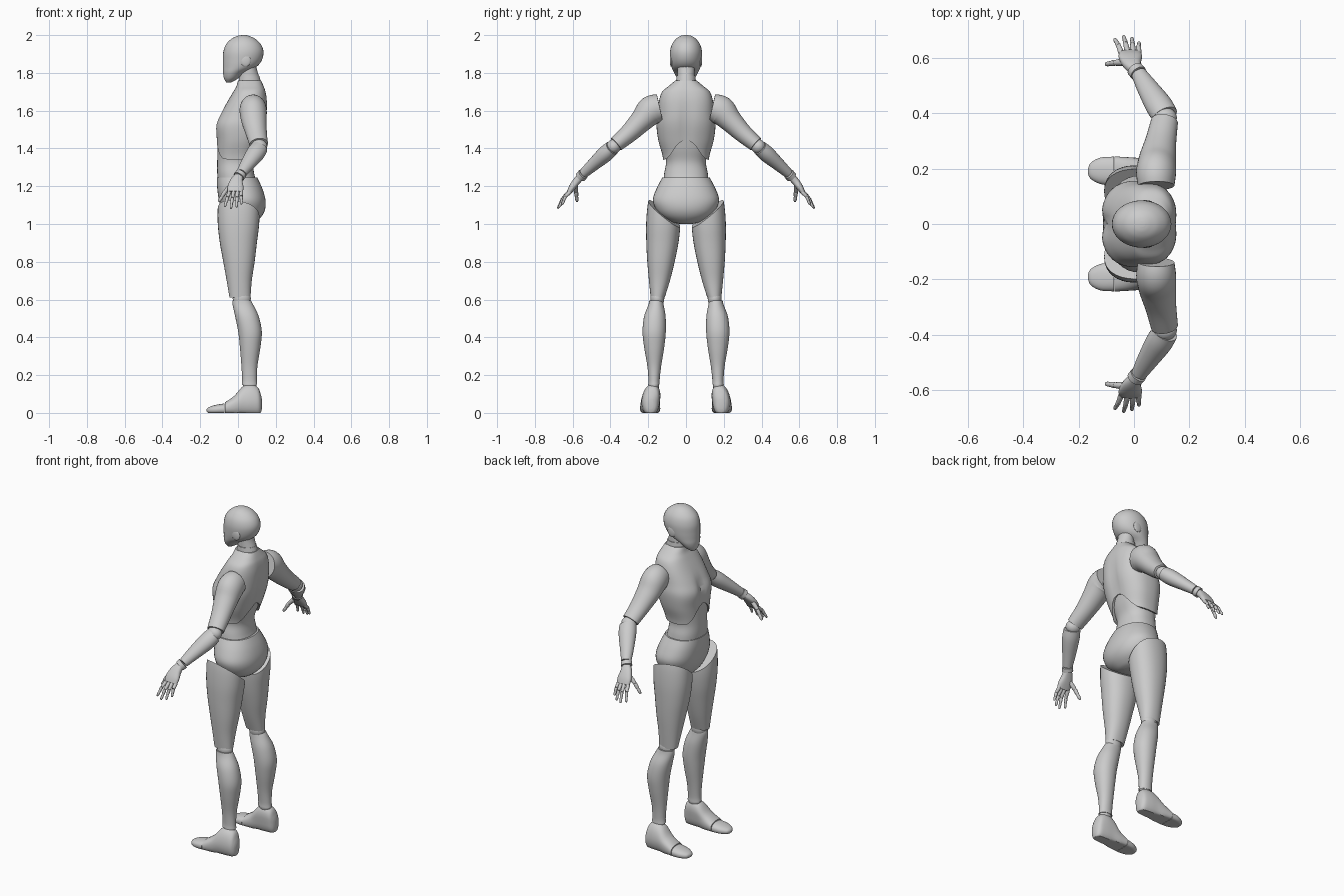
import bpy, bmesh, math
from mathutils import Vector

if "Cube" in bpy.data.objects:
    bpy.data.objects.remove(bpy.data.objects["Cube"])

X, Z = Vector((1, 0, 0)), Vector((0, 0, 1))


def finish(name, bm, mirror):
    bmesh.ops.recalc_face_normals(bm, faces=bm.faces)
    me = bpy.data.meshes.new(name)
    bm.to_mesh(me)
    bm.free()
    ob = bpy.data.objects.new(name, me)
    bpy.context.collection.objects.link(ob)
    if mirror:
        m = ob.modifiers.new("mirror", 'MIRROR')
        m.use_axis = (False, True, False)
        m.use_clip = False
        m.use_mirror_merge = False
    return ob


def smooth_rings(rings, steps):
    """Catmull-Rom resampling of ring tuples."""
    out, n = [], len(rings)
    for i in range(n - 1):
        p = [rings[max(0, min(n - 1, i + k))] for k in (-1, 0, 1, 2)]
        for s in range(steps):
            t = s / steps
            out.append([0.5 * (2 * b + (c - a) * t + (2 * a - 5 * b + 4 * c - d) * t * t
                               + (3 * b - a - 3 * c + d) * t ** 3) for a, b, c, d in zip(*p)])
    return out + [list(rings[-1])]


def loft(name, rings, axis=None, n=32, power=2.0, steps=5, mirror=True, warp=None, cut=None):
    """Rings are (x, y, z, radius_u, radius_v), placed across the path or a fixed axis."""
    rs = smooth_rings(rings, steps)
    bm, loops = bmesh.new(), []
    for i, r in enumerate(rs):
        c = Vector(r[:3])
        t = axis or (Vector(rs[min(i + 1, len(rs) - 1)][:3]) - Vector(rs[max(i - 1, 0)][:3])).normalized()
        ref = Z if abs(t.x) > 0.9 else X
        u = (ref - t * ref.dot(t)).normalized()
        v = t.cross(u)
        loop = []
        for k in range(n):
            a = 2 * math.pi * k / n
            ca, sa = math.cos(a), math.sin(a)
            co = c + u * (r[3] * math.copysign(abs(ca) ** (2 / power), ca)) \
                   + v * (r[4] * math.copysign(abs(sa) ** (2 / power), sa))
            loop.append(bm.verts.new(warp(co) if warp else co))
        loops.append(loop)
    for a, b in zip(loops, loops[1:]):
        for k in range(n):
            bm.faces.new((a[k], a[(k + 1) % n], b[(k + 1) % n], b[k]))
    bm.faces.new(loops[0])
    bm.faces.new(loops[-1])
    if cut:
        bmesh.ops.bisect_plane(bm, geom=bm.verts[:] + bm.edges[:] + bm.faces[:],
                               plane_co=cut[0], plane_no=cut[1], clear_outer=True)
        bmesh.ops.holes_fill(bm, edges=[e for e in bm.edges if e.is_boundary])
    return finish(name, bm, mirror)


def upright(z, x0, x1, y0, y1=None):
    """Horizontal ring from its extents; a single y value means centred."""
    if y1 is None:
        y0, y1 = -y0, y0
    return ((x0 + x1) / 2, (y0 + y1) / 2, z, (x1 - x0) / 2, (y1 - y0) / 2)


def ball(name, co, size):
    bm = bmesh.new()
    bmesh.ops.create_uvsphere(bm, u_segments=24, v_segments=16, radius=1)
    bmesh.ops.scale(bm, verts=bm.verts, vec=size)
    bmesh.ops.translate(bm, verts=bm.verts, vec=co)
    return finish(name, bm, True)


# Head, ears and neck
loft("head", [upright(*r) for r in (
    (1.75, -.062, -.035, .02), (1.77, -.074, .0, .044), (1.80, -.079, .035, .063),
    (1.83, -.08, .095, .076), (1.865, -.08, .125, .083), (1.91, -.078, .135, .085),
    (1.95, -.064, .122, .075), (1.98, -.035, .092, .053), (1.995, -.005, .06, .03),
    (2.0, .02, .04, .01))], Z, mirror=False)
ball("ear", (.04, .078, 1.865), (.027, .008, .032))
loft("upper_neck", [upright(*r) for r in (
    (1.78, .008, .112, .046), (1.82, .018, .1, .046), (1.86, .02, .095, .046))], Z, mirror=False)
loft("lower_neck", [upright(*r) for r in (
    (1.70, -.01, .13, .06), (1.75, .002, .122, .053), (1.785, .008, .112, .05))], Z, mirror=False)


# Chest: boxy loft with a shallow valley in front and along the spine
def chest_shape(co):
    g = math.exp(-(co.y / .03) ** 2)
    if co.x < 0:
        co.x += .022 * g * math.exp(-((co.z - 1.53) / .06) ** 2)
    elif co.x > .06:
        co.x -= .012 * g * math.exp(-((co.z - 1.53) / .12) ** 2)
    return co


chest = loft("chest", [upright(*r) for r in (
    (1.28, -.112, .09, .116), (1.36, -.113, .098, .124), (1.44, -.114, .122, .146),
    (1.52, -.119, .146, .156), (1.58, -.095, .155, .15), (1.65, -.055, .155, .143),
    (1.70, -.025, .147, .126), (1.73, -.008, .136, .092), (1.76, .0, .122, .056))],
    Z, n=48, power=2.5, mirror=False, warp=chest_shape)

# Arched lower edge of the chest
half = [(.3, 1.2), (.3, 1.335), (.12, 1.34), (.1, 1.347), (.08, 1.37), (.05, 1.415), (.025, 1.437)]
bm = bmesh.new()
f = bm.faces.new([bm.verts.new((-.4, y, z)) for y, z in
                  half + [(0, 1.445)] + [(-y, z) for y, z in reversed(half)]])
ex = bmesh.ops.extrude_face_region(bm, geom=[f])
bmesh.ops.translate(bm, vec=(.8, 0, 0), verts=[g for g in ex["geom"] if isinstance(g, bmesh.types.BMVert)])
arch = finish("arch_cutter", bm, False)
arch.hide_render = True
mod = chest.modifiers.new("arch", 'BOOLEAN')
mod.object, mod.operation = arch, 'DIFFERENCE'
bpy.context.view_layer.objects.active = chest
bpy.ops.object.modifier_apply(modifier="arch")
bpy.data.objects.remove(arch)

# Abdomen and pelvis
loft("abdomen", [upright(*r) for r in (
    (1.22, -.106, .098, .12), (1.27, -.11, .085, .115), (1.33, -.11, .08, .106),
    (1.40, -.108, .1, .122), (1.48, -.105, .12, .14))], Z, n=40, power=2.3, mirror=False)
loft("pelvis", [upright(*r) for r in (
    (1.0, -.02, .06, .03), (1.01, -.045, .09, .075), (1.04, -.07, .125, .128),
    (1.08, -.09, .144, .16), (1.13, -.102, .145, .175), (1.19, -.11, .128, .155),
    (1.245, -.112, .102, .126))], Z, n=40, power=2.2, mirror=False)

# Legs
loft("thigh", [upright(*r) for r in (
    (.61, -.045, .066, .113, .187), (.7, -.06, .073, .085, .196), (.8, -.078, .088, .06, .205),
    (.9, -.096, .1, .04, .21), (1.0, -.107, .112, .03, .211), (1.1, -.107, .113, .035, .203),
    (1.18, -.1, .1, .05, .185))], Z, power=2.2,
    cut=((0, .115, 1.055), Vector((.15, -.62, .76)).normalized()))
ball("knee", (.02, .152, .605), (.048, .037, .048))
loft("shin", [upright(*r) for r in (
    (.15, .02, .102, .139, .2), (.18, .022, .1, .139, .199), (.25, .018, .103, .131, .205),
    (.35, .01, .119, .115, .222), (.43, .001, .126, .107, .23), (.51, -.015, .11, .108, .222),
    (.57, -.028, .082, .118, .2), (.595, -.028, .068, .122, .194))], Z, power=2.1)
ball("ankle", (.062, .17, .15), (.037, .028, .037))


# Feet: lofted lengthways and flattened on the floor
def foot_part(name, rows):
    def flat(co):
        co.z = max(co.z, 0)
        k = max(0, co.z - .06) / .09
        co.y -= .012 * k
        return co
    loft(name, [(x, (y0 + y1) / 2, (z0 + z1) / 2, (z1 - z0) / 2, (y1 - y0) / 2)
                for x, z0, z1, y0, y1 in rows], X, power=2.3, warp=flat)


foot_part("toe_cap", ((-.166, .008, .02, .18, .2), (-.155, -.002, .03, .162, .222),
                      (-.12, -.008, .042, .144, .24), (-.072, -.01, .05, .138, .243)))
foot_part("foot", ((-.07, -.01, .055, .136, .244), (-.02, -.015, .09, .137, .241),
                   (.025, -.015, .14, .138, .238), (.07, -.015, .152, .14, .235),
                   (.105, -.012, .135, .146, .228), (.12, 0, .1, .158, .215), (.126, .02, .075, .172, .2)))

# Arms
loft("upper_arm", ((.08, .138, 1.615, .066, .072), (.08, .185, 1.6, .072, .078),
                   (.085, .235, 1.548, .067, .062), (.097, .3, 1.482, .056, .05),
                   (.11, .37, 1.422, .049, .041)))
ball("elbow", (.112, .383, 1.41), (.043, .038, .038))
loft("forearm", ((.112, .392, 1.402, .047, .04), (.09, .428, 1.37, .049, .043),
                 (.05, .49, 1.315, .039, .034), (.018, .542, 1.268, .028, .026)))
loft("wrist_ring", ((.016, .544, 1.265, .031, .029), (.004, .558, 1.25, .031, .029)), steps=2)

# Hands: palm, three-jointed fingers and thumb
loft("palm", ((.004, .558, 1.25, .024, .02), (-.008, .58, 1.225, .034, .02),
              (-.013, .602, 1.195, .042, .018), (-.014, .618, 1.168, .04, .013)), power=2.5)


def digit(name, a, b, c, r):
    a, b, c = Vector(a), Vector(b), Vector(c)
    pts = [a, b, b.lerp(c, .5), c]
    for k in range(3):
        p, q = pts[k], pts[k + 1]
        w = r * (1 - .15 * k)
        end = .45 if k == 2 else .8
        loft(f"{name}_joint_{k + 1}", [(*p, w * .85, w * .85), (*p.lerp(q, .2), w, w),
             (*p.lerp(q, .75), w * .9, w * .9), (*q, w * end, w * end)], n=12, steps=2)


for name, x, y, tip in (("index_finger", -.044, .612, (-.07, .668, 1.092)),
                        ("middle_finger", -.023, .617, (-.038, .679, 1.082)),
                        ("ring_finger", -.003, .617, (-.008, .672, 1.088)),
                        ("little_finger", .016, .612, (.018, .655, 1.104))):
    base, end = Vector((x, y, 1.172)), Vector(tip)
    digit(name, base, base.lerp(end, .45) + Vector((0, .007, .005)), end, .0105)
digit("thumb", (-.03, .585, 1.212), (-.068, .582, 1.172), (-.102, .577, 1.118), .013)

# Smooth shading
for ob in bpy.data.objects:
    ob.select_set(True)
bpy.ops.object.shade_smooth_by_angle(angle=math.radians(40))
